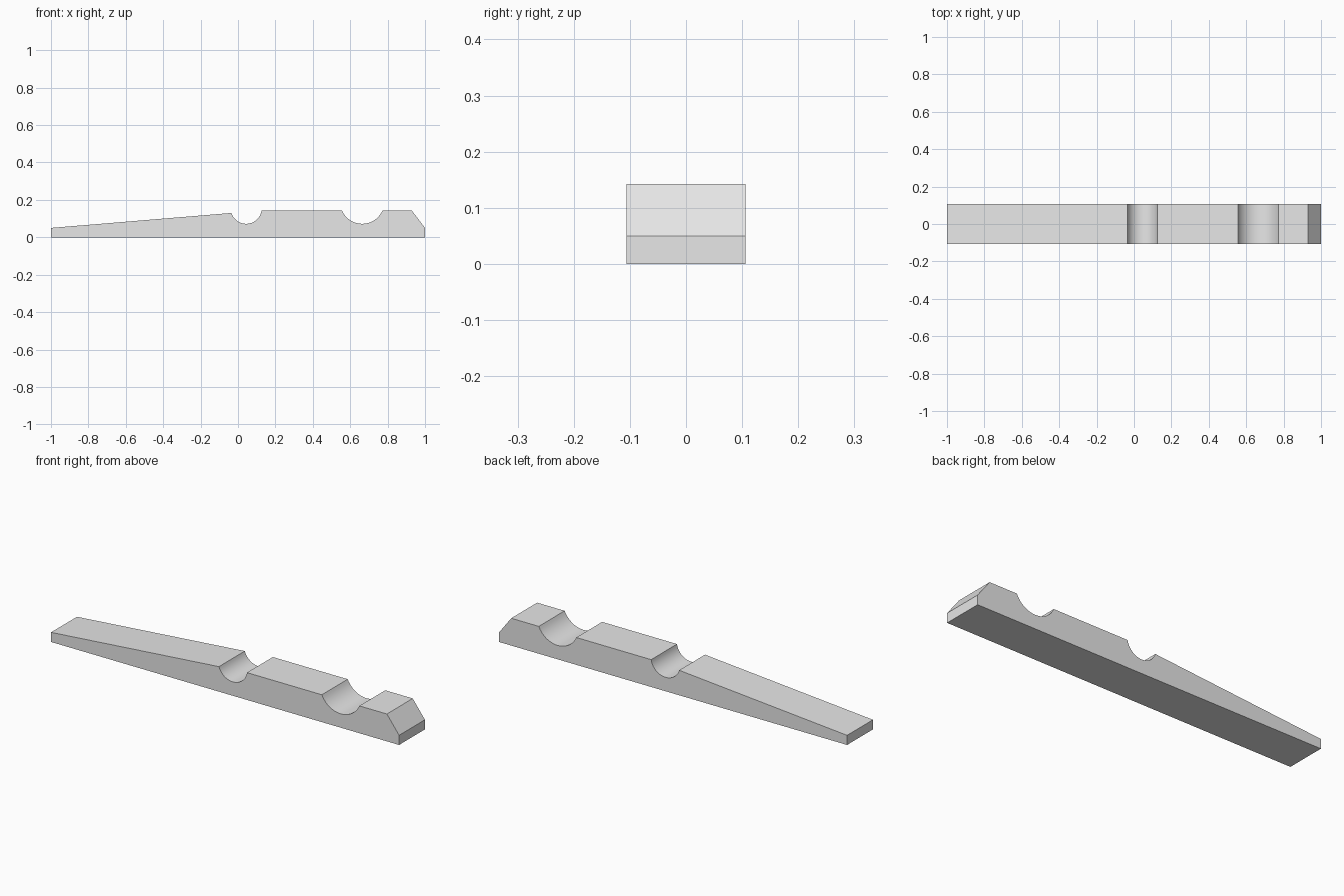
import bpy, bmesh, math

cube = bpy.data.objects.get("Cube")
if cube:
    bpy.data.objects.remove(cube, do_unlink=True)

HALF_WIDTH = 0.106
TOP = 0.142


def groove(cx, cz, radius, z_right, z_left, steps=20):
    """Arc under a rod, running from its right rim to its left rim."""
    a0 = math.asin((z_right - cz) / radius)
    a1 = -math.pi - math.asin((z_left - cz) / radius)
    angles = [a0 + (a1 - a0) * i / steps for i in range(steps + 1)]
    return [(cx + radius * math.cos(a), cz + radius * math.sin(a)) for a in angles]


# Side profile: flat base, bevelled end, two grooves, long ramp
profile = [(-1, 0), (1, 0), (1, 0.05), (0.93, TOP)]
profile += groove(0.664, 0.19, 0.118, TOP, TOP)
profile += groove(0.044, 0.155, 0.083, TOP, 0.13)
profile += [(-1, 0.05)]

# Extrude the profile across the width
bm = bmesh.new()
face = bm.faces.new([bm.verts.new((x, -HALF_WIDTH, z)) for x, z in profile])
result = bmesh.ops.extrude_face_region(bm, geom=[face])
back = [v for v in result["geom"] if isinstance(v, bmesh.types.BMVert)]
bmesh.ops.translate(bm, verts=back, vec=(0, 2 * HALF_WIDTH, 0))
bmesh.ops.recalc_face_normals(bm, faces=bm.faces)

mesh = bpy.data.meshes.new("grooved_bar")
bm.to_mesh(mesh)
bm.free()
bar = bpy.data.objects.new("grooved_bar", mesh)
bpy.context.collection.objects.link(bar)

# Plain grey
grey = bpy.data.materials.new("light_grey")
grey.use_nodes = True
colour = (0.8, 0.8, 0.8, 1)
grey.diffuse_color = colour
grey.node_tree.nodes["Principled BSDF"].inputs["Base Color"].default_value = colour
mesh.materials.append(grey)

# Smooth grooves, crisp edges
bpy.ops.object.select_all(action="DESELECT")
bar.select_set(True)
bpy.context.view_layer.objects.active = bar
bpy.ops.object.shade_smooth_by_angle(angle=math.radians(25))
